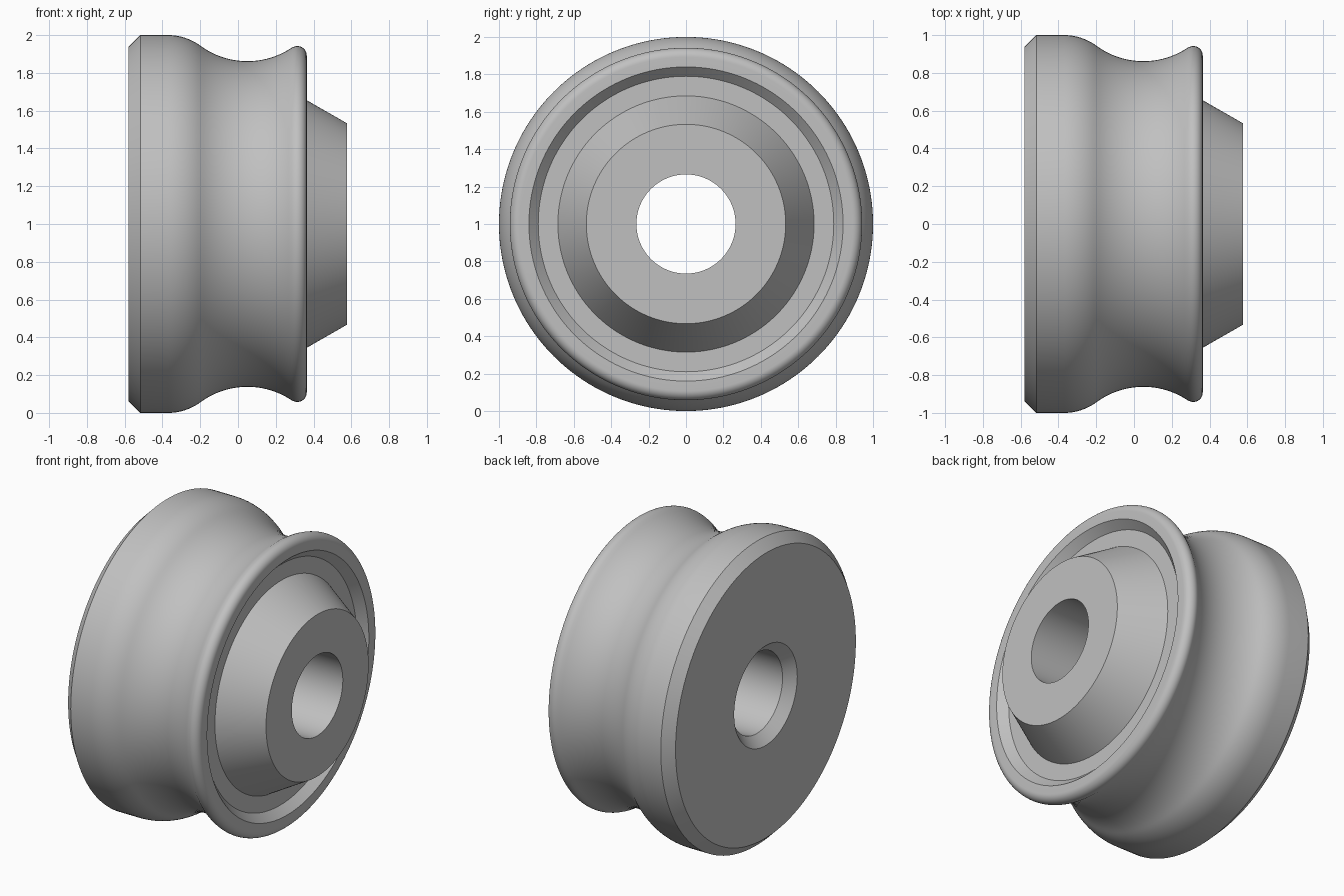
import bpy
import bmesh
from math import atan2, cos, hypot, pi, radians, sin, tau
from mathutils import Matrix, Vector

cube = bpy.data.objects.get("Cube")
if cube:
    bpy.data.objects.remove(cube, do_unlink=True)

SEGMENTS = 160


def arc(center, radius, start, end, steps):
    """Points (x, r) along a circular arc in the profile plane."""
    return [(center[0] + radius * cos(start + (end - start) * i / steps),
             center[1] + radius * sin(start + (end - start) * i / steps))
            for i in range(steps + 1)]


def angle(a, b):
    """Direction from a to b."""
    return atan2(b[1] - a[1], b[0] - a[0])


# Main dimensions
left, right, rim = -0.58, 0.577, 0.364
bore, chamfer = 0.265, 0.063
floor = rim - 0.052

# Tangent circles: shoulder, groove and rounded lip
groove, groove_r = (0.05, 1.282), 0.42
shoulder = (-0.37, 0.712)
shoulder_r = 1 - shoulder[1]
lip, lip_r = (0.314, 0.892), 0.05

to_shoulder = angle(groove, shoulder) % tau
to_lip = angle(groove, lip) % tau

# Half cross-section, walked from the flat back to the hub
profile = [(left, bore + chamfer), (left, 1 - chamfer), (left + chamfer, 1)]
profile += arc(shoulder, shoulder_r, pi / 2, angle(shoulder, groove), 10)
profile += arc(groove, groove_r, to_shoulder, to_lip, 24)[1:]
profile += arc(lip, lip_r, angle(lip, groove), 0, 14)[1:]
profile += [(rim, 0.84), (floor, 0.79), (floor, 0.685),   # recess
            (right, 0.533), (right, bore),                # tapered hub
            (left + chamfer, bore)]                       # bore

# Revolve the section around the x axis
bm = bmesh.new()
rings = []
for i in range(SEGMENTS):
    turn = Matrix.Rotation(tau * i / SEGMENTS, 3, 'X')
    rings.append([bm.verts.new(turn @ Vector((x, 0, r))) for x, r in profile])
count = len(profile)
for i, ring in enumerate(rings):
    following = rings[(i + 1) % SEGMENTS]
    for j in range(count):
        k = (j + 1) % count
        bm.faces.new((ring[j], ring[k], following[k], following[j]))
bmesh.ops.recalc_face_normals(bm, faces=bm.faces)

mesh = bpy.data.meshes.new("grooved_roller")
bm.to_mesh(mesh)
bm.free()
roller = bpy.data.objects.new("grooved_roller", mesh)
roller.location.z = 1
bpy.context.collection.objects.link(roller)

# Plain grey metal
grey = bpy.data.materials.new("plain_grey")
grey.use_nodes = True
color = (0.53, 0.53, 0.53, 1)
grey.diffuse_color = color
grey.node_tree.nodes["Principled BSDF"].inputs["Base Color"].default_value = color
mesh.materials.append(grey)

# Smooth curves, crisp chamfers
bpy.ops.object.select_all(action='DESELECT')
roller.select_set(True)
bpy.context.view_layer.objects.active = roller
bpy.ops.object.shade_smooth_by_angle(angle=radians(28))
